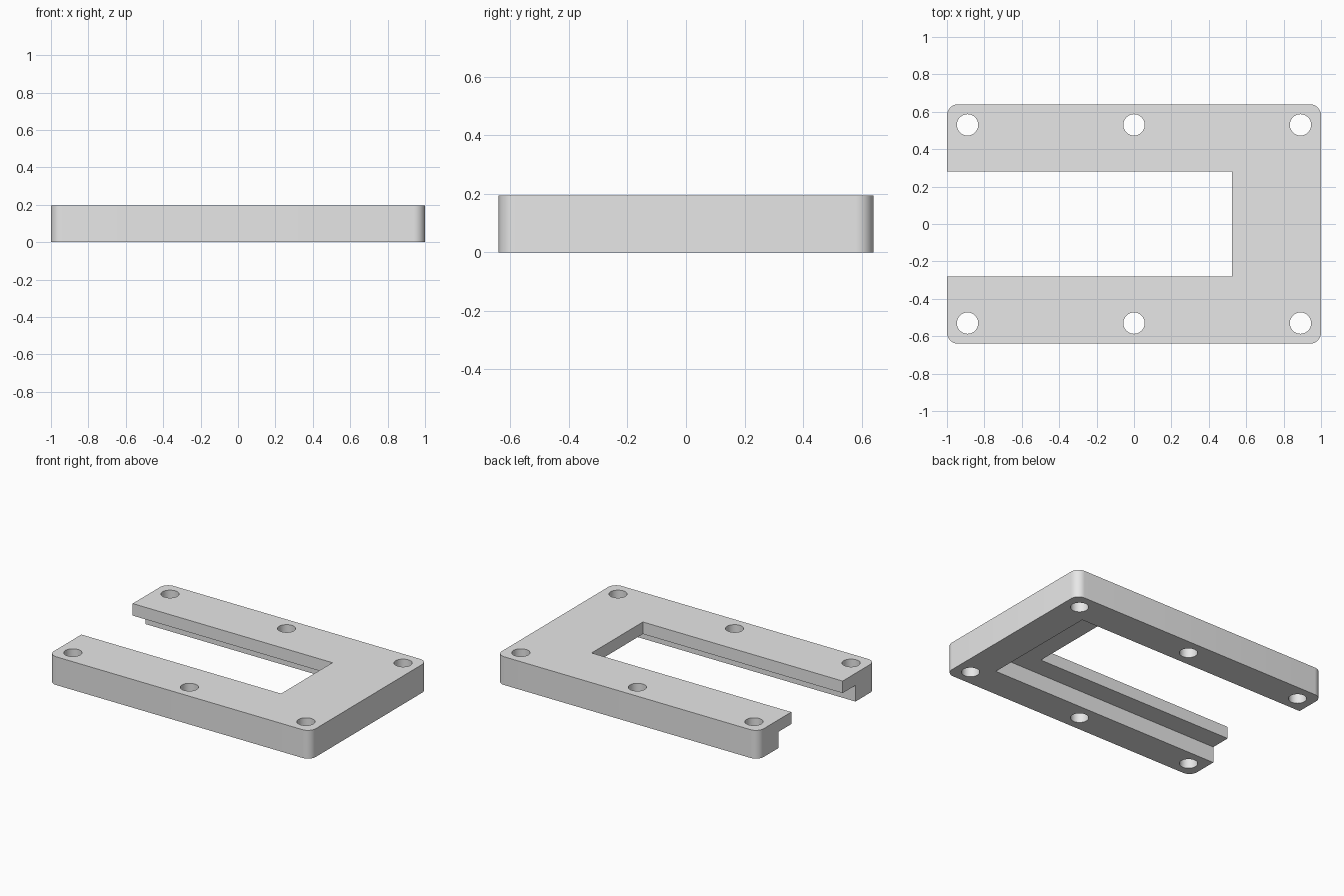
import bpy
import bmesh
import math
from mathutils import Matrix

if "Cube" in bpy.data.objects:
    bpy.data.objects.remove(bpy.data.objects["Cube"], do_unlink=True)

HEIGHT = 0.195
HALF_Y = 0.64
LEDGE_Z = 0.112
OVERLAP = 0.5  # how far cutters run past the body

grey = bpy.data.materials.new("light_grey")
grey.use_nodes = True
grey.diffuse_color = (0.8, 0.8, 0.8, 1)
grey.node_tree.nodes["Principled BSDF"].inputs["Base Color"].default_value = (0.8, 0.8, 0.8, 1)


def add_object(name, bm):
    bmesh.ops.recalc_face_normals(bm, faces=bm.faces)
    mesh = bpy.data.meshes.new(name)
    bm.to_mesh(mesh)
    bm.free()
    mesh.materials.append(grey)
    obj = bpy.data.objects.new(name, mesh)
    bpy.context.collection.objects.link(obj)
    return obj


def box(name, low, high, corner=0):
    """Box between two corners, with optional rounded vertical edges."""
    bm = bmesh.new()
    bmesh.ops.create_cube(bm, size=1)
    for v in bm.verts:
        v.co = [h if c > 0 else l for c, l, h in zip(v.co, low, high)]
    if corner:
        upright = [e for e in bm.edges
                   if abs(e.verts[0].co.z - e.verts[1].co.z) > HEIGHT / 2]
        bmesh.ops.bevel(bm, geom=upright, offset=corner, segments=10,
                        profile=0.5, affect='EDGES')
    return add_object(name, bm)


def cylinder(name, x, y, radius):
    bm = bmesh.new()
    bmesh.ops.create_cone(bm, cap_ends=True, segments=48, radius1=radius,
                          radius2=radius, depth=1,
                          matrix=Matrix.Translation((x, y, 0)))
    return add_object(name, bm)


# Plate with rounded outer corners
frame = box("slotted_frame", (-1, -HALF_Y, 0), (1, HALF_Y, HEIGHT), 0.06)

# Open slot, and the wider rebate beneath its lip
cutters = [
    box("slot_cutter", (-1 - OVERLAP, -0.28, -OVERLAP), (0.525, 0.28, OVERLAP)),
    box("rebate_cutter", (-1 - OVERLAP, -0.42, -OVERLAP), (0.775, 0.42, LEDGE_Z)),
]

# Six through holes for screws
for x in (-0.89, 0, 0.89):
    for y in (-0.53, 0.53):
        cutters.append(cylinder("screw_hole_cutter", x, y, 0.057))

bpy.ops.object.select_all(action='DESELECT')
bpy.context.view_layer.objects.active = frame
frame.select_set(True)
for cutter in cutters:
    cutter.hide_render = True
    cut = frame.modifiers.new(cutter.name, 'BOOLEAN')
    cut.operation = 'DIFFERENCE'
    cut.solver = 'EXACT'
    cut.object = cutter
    bpy.ops.object.modifier_apply(modifier=cut.name)
    bpy.data.objects.remove(cutter, do_unlink=True)

bpy.ops.object.shade_smooth_by_angle(angle=math.radians(30))
